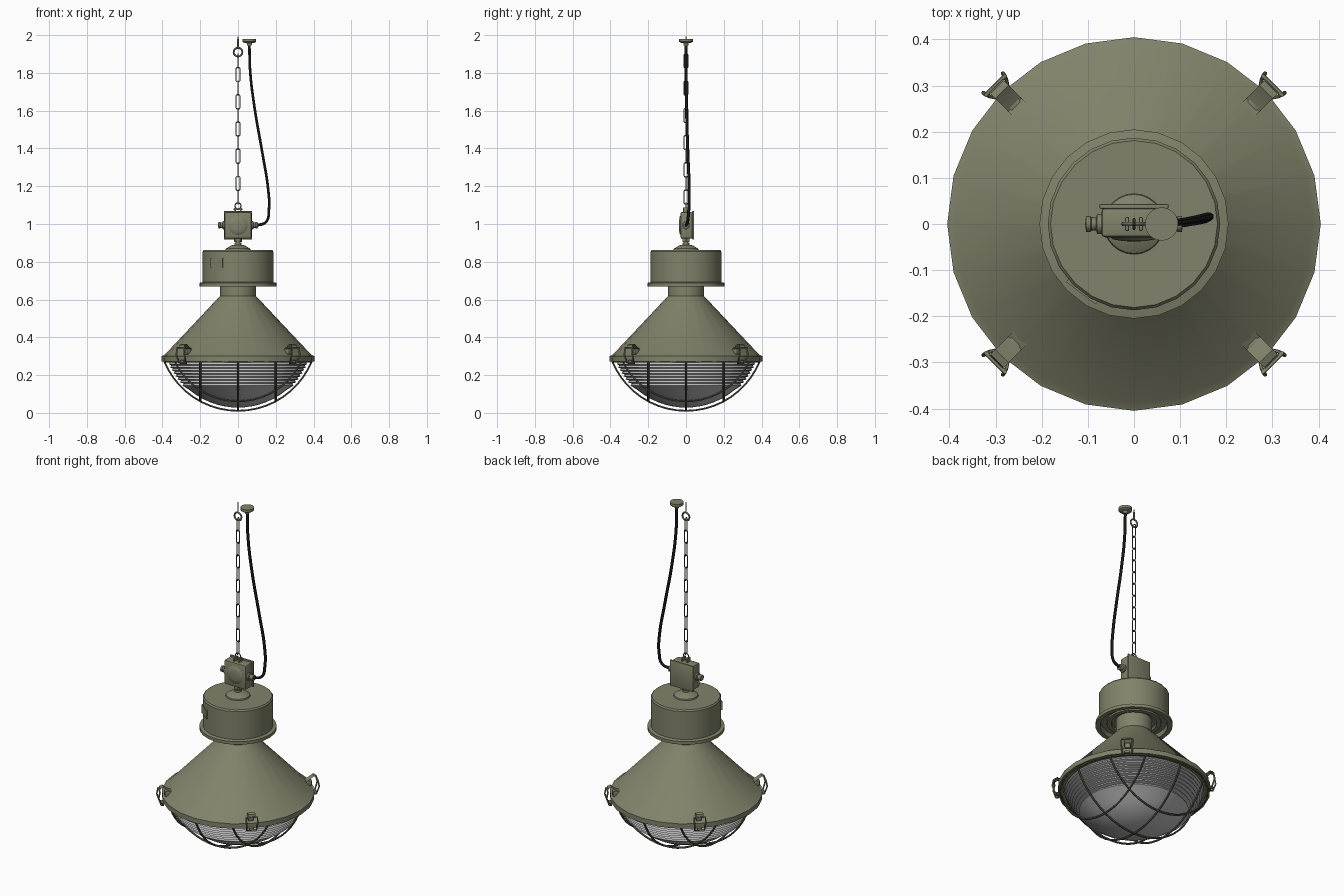
import bpy, bmesh, math
from mathutils import Vector, Matrix

cube = bpy.data.objects.get("Cube")
if cube:
    bpy.data.objects.remove(cube, do_unlink=True)


def material(name, rgb, rough=0.6):
    m = bpy.data.materials.new(name)
    m.use_nodes = True
    m.diffuse_color = (*rgb, 1)
    node = m.node_tree.nodes["Principled BSDF"]
    node.inputs["Base Color"].default_value = (*rgb, 1)
    node.inputs["Roughness"].default_value = rough
    return m


OLIVE = material("olive paint", (0.22, 0.225, 0.145))
WIRE = material("dark olive wire", (0.12, 0.12, 0.08))
BLACK = material("black rubber", (0.015, 0.015, 0.015))
GLASS = material("grey glass", (0.5, 0.5, 0.51), 0.3)


def finish(obj, mat, angle=35):
    obj.data.materials.clear()
    obj.data.materials.append(mat)
    bpy.ops.object.select_all(action='DESELECT')
    obj.select_set(True)
    bpy.context.view_layer.objects.active = obj
    bpy.ops.object.shade_smooth_by_angle(angle=math.radians(angle))
    return obj


def from_bmesh(name, bm, mat, matrix=None, angle=35):
    bmesh.ops.recalc_face_normals(bm, faces=bm.faces)
    mesh = bpy.data.meshes.new(name)
    bm.to_mesh(mesh)
    bm.free()
    obj = bpy.data.objects.new(name, mesh)
    bpy.context.collection.objects.link(obj)
    if matrix:
        obj.matrix_world = matrix
    return finish(obj, mat, angle)


def lathe(name, profile, mat, sides=24, matrix=None, angle=35):
    """Spin a (radius, height) profile around z."""
    bm = bmesh.new()
    verts = [bm.verts.new((r, 0, z)) for r, z in profile]
    edges = [bm.edges.new(pair) for pair in zip(verts, verts[1:])]
    bmesh.ops.spin(bm, geom=verts + edges, cent=(0, 0, 0), axis=(0, 0, 1),
                   angle=math.tau, steps=sides)
    bmesh.ops.remove_doubles(bm, verts=bm.verts, dist=1e-5)
    return from_bmesh(name, bm, mat, matrix, angle)


def box(name, size, centre, mat, bevel=0.0, matrix=None):
    bm = bmesh.new()
    bmesh.ops.create_cube(bm, size=1)
    bmesh.ops.scale(bm, vec=size, verts=bm.verts)
    bmesh.ops.translate(bm, vec=centre, verts=bm.verts)
    if bevel:
        bmesh.ops.bevel(bm, geom=bm.edges[:], offset=bevel, segments=2,
                        affect='EDGES', profile=0.5)
    return from_bmesh(name, bm, mat, matrix)


def tube(name, points, radius, mat, closed=False, matrix=None, smooth=False):
    curve = bpy.data.curves.new(name, 'CURVE')
    curve.dimensions = '3D'
    curve.bevel_depth = radius
    curve.bevel_resolution = 1
    curve.use_fill_caps = True
    if smooth:
        curve.resolution_u = 6
        spline = curve.splines.new('BEZIER')
        spline.bezier_points.add(len(points) - 1)
        for bp, p in zip(spline.bezier_points, points):
            bp.co = p
            bp.handle_left_type = bp.handle_right_type = 'AUTO'
    else:
        spline = curve.splines.new('POLY')
        spline.points.add(len(points) - 1)
        for sp, p in zip(spline.points, points):
            sp.co = (*p, 1)
    spline.use_cyclic_u = closed
    obj = bpy.data.objects.new(name, curve)
    bpy.context.collection.objects.link(obj)
    if matrix:
        obj.matrix_world = matrix
    bpy.ops.object.select_all(action='DESELECT')
    obj.select_set(True)
    bpy.context.view_layer.objects.active = obj
    bpy.ops.object.convert(target='MESH')
    return finish(bpy.context.object, mat, 50)


def ring_points(radius, count, z=0):
    return [(radius * math.cos(math.tau * i / count),
             radius * math.sin(math.tau * i / count), z) for i in range(count)]


# Conical reflector with rim and neck
lathe("reflector", [(0.36, 0.275), (0.385, 0.27), (0.405, 0.272), (0.405, 0.3),
                    (0.388, 0.308), (0.096, 0.618), (0.096, 0.7)], OLIVE)

# Ballast housing with lip and stepped underside
lathe("housing", [(0.09, 0.7), (0.12, 0.7), (0.12, 0.685), (0.145, 0.685),
                  (0.145, 0.695), (0.175, 0.695), (0.18, 0.67), (0.205, 0.67),
                  (0.205, 0.688), (0.187, 0.692), (0.187, 0.855),
                  (0.181, 0.863), (0, 0.863)], OLIVE)
lathe("housing_cap", [(0.066, 0.862), (0.064, 0.87), (0.035, 0.887), (0.018, 0.889),
                      (0.018, 0.9), (0.012, 0.9), (0.012, 0.93)], OLIVE)
box("housing_label", (0.008, 0.08, 0.05), (0.185, 0, 0.795), OLIVE,
    matrix=Matrix.Rotation(math.radians(232.5), 4, 'Z'))

# Ribbed glass bowl
R, CENTRE = 0.4, 0.428
bowl = [(0.372, 0.275)]
for i in range(8):
    z = 0.268 - i * 0.016
    r = math.sqrt(R * R - (CENTRE - z) ** 2)
    bowl += [(r - 0.006, z), (r, z - 0.011)]
start = math.acos((CENTRE - bowl[-1][1]) / R)
bowl += [(R * math.sin(start * t / 8), CENTRE - R * math.cos(start * t / 8))
         for t in range(7, -1, -1)]
lathe("glass_bowl", bowl, GLASS, 32)

# Wire guard: three bars each way on a sphere
GR, GZ, RIM = 0.422, 0.433, 0.392
for turn in (0, 90):
    for offset in (-0.2, 0, 0.2):
        half = math.sqrt(RIM ** 2 - offset ** 2)
        ring = math.sqrt(GR ** 2 - offset ** 2)
        reach = math.asin(half / ring)
        pts = [(ring * math.sin(reach * t / 10), offset,
                GZ - ring * math.cos(reach * t / 10)) for t in range(-10, 11)]
        tube("guard_bar", pts, 0.0055, WIRE, matrix=Matrix.Rotation(math.radians(turn), 4, 'Z'))
tube("guard_ring", ring_points(0.39, 32, 0.272), 0.006, WIRE, closed=True)

# Four toggle clamps on the diagonals
for k in range(4):
    m = Matrix.Rotation(math.radians(45 + 90 * k), 4, 'Z')
    bm = bmesh.new()
    path = [(0.34, 0.352), (0.365, 0.338), (0.385, 0.35), (0.405, 0.366),
            (0.42, 0.36), (0.424, 0.342)]
    rows = [[bm.verts.new((r, y, z)) for y in (-0.02, 0.02)] for r, z in path]
    for a, b in zip(rows, rows[1:]):
        bm.faces.new((a[0], a[1], b[1], b[0]))
    bmesh.ops.solidify(bm, geom=bm.faces[:], thickness=0.008)
    from_bmesh("clamp_lever", bm, OLIVE, m)
    loop = [(0.425, -0.03, 0.345), (0.432, -0.03, 0.31), (0.418, -0.026, 0.268),
            (0.405, -0.018, 0.262)]
    loop += [(x, -y, z) for x, y, z in reversed(loop)]
    tube("clamp_loop", loop, 0.0045, OLIVE, closed=True, matrix=m)
    box("clamp_hook", (0.022, 0.026, 0.014), (0.411, 0, 0.272), OLIVE, 0.003, m)
    box("clamp_base", (0.04, 0.03, 0.03), (0.375, 0, 0.325), OLIVE, 0.003, m)

# Junction box, back plate and round front boss
box("junction_box", (0.142, 0.064, 0.142), (0, 0.003, 0.993), OLIVE, 0.009)
box("junction_back_plate", (0.15, 0.01, 0.15), (0, 0.038, 0.993), OLIVE, 0.003)
lathe("junction_boss", [(0.052, 0), (0.046, 0.005), (0.025, 0.009), (0, 0.01)], OLIVE,
      matrix=Matrix.Translation((0, -0.028, 0.993)) @ Matrix.Rotation(math.pi / 2, 4, 'X'))
lathe("stem_nut", [(0, 0.905), (0.022, 0.905), (0.022, 0.924), (0, 0.924)], OLIVE, 6)

# Cable glands on both sides
for side in (-1, 1):
    lathe("cable_gland", [(0.022, 0), (0.022, 0.012), (0.014, 0.014), (0.014, 0.024),
                          (0.017, 0.026), (0.017, 0.036), (0, 0.038)], OLIVE, 12,
          Matrix.Translation((side * 0.068, 0, 0.993))
          @ Matrix.Rotation(side * math.pi / 2, 4, 'Y'))

# Hanging lugs and shackle
for side in (-1, 1):
    box("hanging_lug", (0.008, 0.03, 0.03), (side * 0.015, 0, 1.073), OLIVE, 0.002)
box("lug_pin", (0.045, 0.008, 0.008), (0, 0, 1.079), OLIVE)

# Chain of alternating oblong links
PITCH = 0.072
for i in range(11):
    z = 1.107 + 0.036 + (i - 0.5 + 0.5) * PITCH if i else 1.107 - 0.036 + PITCH
    z = 1.143 + i * PITCH - 0.0
    w, h = 0.0105, 0.038
    pts = [(-w, 0, -h + 0.006), (-w + 0.005, 0, -h), (w - 0.005, 0, -h), (w, 0, -h + 0.006)]
    pts += [(x, 0, -zz) for x, _, zz in reversed(pts)]
    m = Matrix.Translation((0, 0, z)) @ Matrix.Rotation(math.pi / 2 * (i % 2 == 0), 4, 'Z')
    tube("chain_link", pts, 0.003, WIRE, closed=True, matrix=m)
tube("lower_chain_ring", ring_points(0.016, 12), 0.003, WIRE, closed=True,
     matrix=Matrix.Translation((0, 0, 1.096)) @ Matrix.Rotation(math.pi / 2, 4, 'X'))

# Eye screw at the top
tube("eye_screw_ring", ring_points(0.023, 16), 0.005, OLIVE, closed=True,
     matrix=Matrix.Translation((0, 0, 1.91)) @ Matrix.Rotation(math.pi / 2, 4, 'X'))
lathe("eye_screw_shank", [(0.004, 1.932), (0.004, 1.98), (0, 2.0)], OLIVE, 8)

# Ceiling rose and power cable
lathe("ceiling_rose", [(0, 1.945), (0.012, 1.945), (0.014, 1.958), (0.03, 1.96),
                       (0.036, 1.965), (0.036, 1.98), (0, 1.98)], OLIVE,
      matrix=Matrix.Translation((0.06, 0, 0)))
tube("power_cable", [(0.06, 0, 1.95), (0.065, 0, 1.8), (0.09, 0.003, 1.6),
                     (0.13, 0.01, 1.37), (0.16, 0.017, 1.18), (0.164, 0.015, 1.08),
                     (0.148, 0.008, 1.01), (0.1, 0, 0.993)], 0.008, BLACK, smooth=True)
